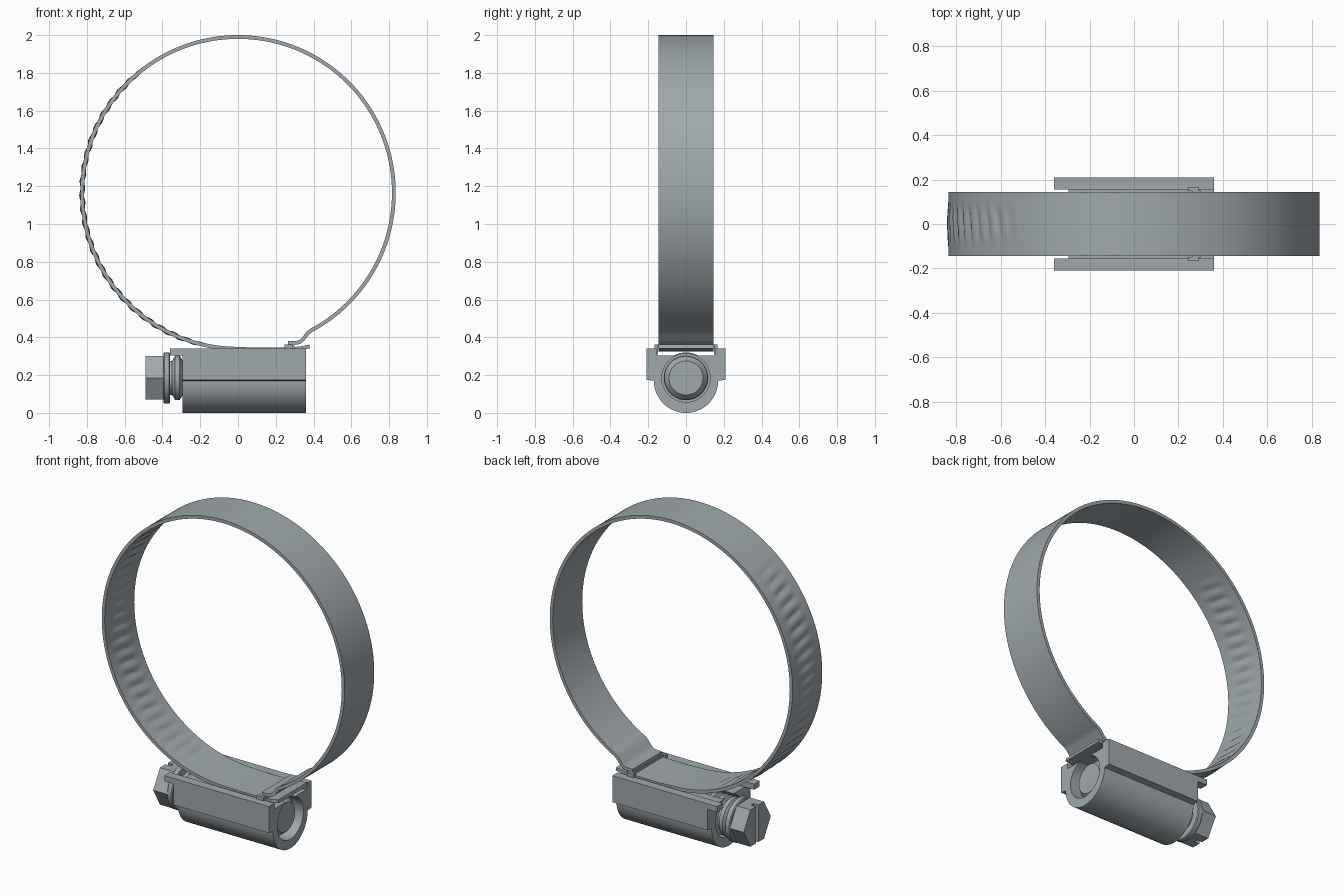
import bpy, bmesh
from math import sin, cos, pi, radians, sqrt, acos
from mathutils import Vector

old = bpy.data.objects.get("Cube")
if old:
    bpy.data.objects.remove(old, do_unlink=True)

# One plain steel colour
STEEL = (0.35, 0.395, 0.42, 1)
steel = bpy.data.materials.new("steel grey")
steel.use_nodes = True
steel.diffuse_color = STEEL
steel.node_tree.nodes["Principled BSDF"].inputs["Base Color"].default_value = STEEL

AXIS = 0.185          # height of the screw axis
RING_Z = 1.165        # centre of the band loop
RING_R = 0.825        # middle radius of the band loop


def finish(name, bm, angle=30):
    bmesh.ops.recalc_face_normals(bm, faces=bm.faces)
    mesh = bpy.data.meshes.new(name)
    bm.to_mesh(mesh)
    bm.free()
    ob = bpy.data.objects.new(name, mesh)
    bpy.context.collection.objects.link(ob)
    mesh.materials.append(steel)
    smooth(ob, angle)
    return ob


def activate(ob):
    bpy.ops.object.select_all(action='DESELECT')
    ob.select_set(True)
    bpy.context.view_layer.objects.active = ob


def smooth(ob, angle=30):
    activate(ob)
    bpy.ops.object.shade_smooth_by_angle(angle=radians(angle))


def prism(name, profile, x0, x1):
    """Extrude a (y, z) outline along x."""
    bm = bmesh.new()
    a = [bm.verts.new((x0, y, z)) for y, z in profile]
    b = [bm.verts.new((x1, y, z)) for y, z in profile]
    bm.faces.new(a)
    bm.faces.new(b)
    n = len(profile)
    for i in range(n):
        j = (i + 1) % n
        bm.faces.new((a[i], a[j], b[j], b[i]))
    return finish(name, bm)


def box(name, x, y, z):
    return prism(name, [(y[0], z[0]), (y[1], z[0]), (y[1], z[1]), (y[0], z[1])], *x)


def lathe(name, profile, n=48):
    """Turn an (x, radius) profile around the screw axis and cap both ends."""
    bm = bmesh.new()
    rings = [[bm.verts.new((x, r * cos(2 * pi * k / n), AXIS + r * sin(2 * pi * k / n)))
              for k in range(n)] for x, r in profile]
    for a, b in zip(rings, rings[1:]):
        for k in range(n):
            m = (k + 1) % n
            bm.faces.new((a[k], a[m], b[m], b[k]))
    bm.faces.new(rings[0])
    bm.faces.new(rings[-1])
    return finish(name, bm)


# Band: tail through the housing, round the loop, and a crimped end
def ring_point(t):
    return (-RING_R * sin(t), RING_Z - RING_R * cos(t))


STEPS = 420
END = 2 * pi - 0.49
path = [(0.38, 0.352, 0), (0.33, 0.342, 0), (0.28, 0.337, 0), (0.1, 0.335, 0)]
for i in range(STEPS + 1):
    t = 0.05 + (END - 0.05) * i / STEPS
    # Thread grooves pressed into one side of the band
    fade = max(0, min(1, (t - 0.2) * 5, (2.5 - t) * 5))
    path.append((*ring_point(t), fade))
path += [(0.37, 0.423, 0), (0.345, 0.39, 0), (0.325, 0.374, 0), (0.3, 0.37, 0), (0.265, 0.37, 0)]

bm = bmesh.new()
rows = []
ACROSS = 14
for i, (x, z, fade) in enumerate(path):
    radial = Vector((x, 0, z - RING_Z)).normalized()
    row = []
    for k in range(ACROSS + 1):
        v = 2 * k / ACROSS - 1
        y = 0.145 * v
        window = max(0, 1 - (v / 0.65) ** 2)
        depth = 0.006 * fade * window * sin(0.95 * i + 12 * y)
        row.append(bm.verts.new(Vector((x, y, z)) + radial * depth))
    rows.append(row)
for a, b in zip(rows, rows[1:]):
    for k in range(ACROSS):
        bm.faces.new((a[k], a[k + 1], b[k + 1], b[k]))
band = finish("band", bm)
solid = band.modifiers.new("thickness", 'SOLIDIFY')
solid.thickness = 0.02
solid.offset = 0
activate(band)
bpy.ops.object.modifier_apply(modifier=solid.name)
smooth(band, 40)

# Housing: open channel above a round barrel with a bore
ARC = 24
half = [(0.155, 0.34), (0.21, 0.34), (0.21, 0.175)]
half += [(0.17 * cos(pi / 2 * i / ARC), 0.17 - 0.17 * sin(pi / 2 * i / ARC)) for i in range(ARC + 1)]
outline = half + [(-y, z) for y, z in reversed(half[:-1])]
BORE, FLOOR = 0.128, 0.305
gap = acos((FLOOR - AXIS) / BORE)
outline.append((-0.155, FLOOR))
for i in range(49):
    a = gap + (2 * pi - 2 * gap) * i / 48
    outline.append((-BORE * sin(a), AXIS + BORE * cos(a)))
outline.append((0.155, FLOOR))
prism("housing", outline, -0.295, 0.36)

# Paired lugs on the housing and hooks on the band end
for side, s in (("left", 1), ("right", -1)):
    box(f"{side}_housing_lug", (-0.36, -0.295), sorted((s * 0.155, s * 0.21)), (FLOOR, 0.34))
    box(f"{side}_band_hook", (0.245, 0.29), sorted((s * 0.148, s * 0.166)), (0.31, 0.362))
box("band_end_bar", (0.26, 0.3), (-0.15, 0.15), (0.347, 0.362))

# Worm screw with ridges, neck and flange
screw = [(-0.395, 0.13), (-0.39, 0.135), (-0.365, 0.135), (-0.36, 0.13), (-0.36, 0.09), (-0.35, 0.09)]
PITCH = 0.06
for i in range(10):
    x = -0.345 + i * PITCH
    screw += [(x, 0.095), (x + 0.012, 0.118), (x + 0.036, 0.118), (x + 0.05, 0.095)]
screw += [(0.26, 0.115), (0.3, 0.115), (0.33, 0.09)]
lathe("worm_screw", screw)

# Hexagonal head with a straight slot
R = 0.115 * 2 / sqrt(3)
head = prism("screw_head", [(R * cos(pi / 3 * k), AXIS + R * sin(pi / 3 * k)) for k in range(6)],
             -0.49, -0.392)
cutter = box("slot_cutter", (-0.52, -0.455), (-0.012, 0.012), (0, 0.4))
cutter.hide_render = True
cut = head.modifiers.new("slot", 'BOOLEAN')
cut.operation = 'DIFFERENCE'
cut.object = cutter
activate(head)
bpy.ops.object.modifier_apply(modifier=cut.name)
bpy.data.objects.remove(cutter, do_unlink=True)
smooth(head)
